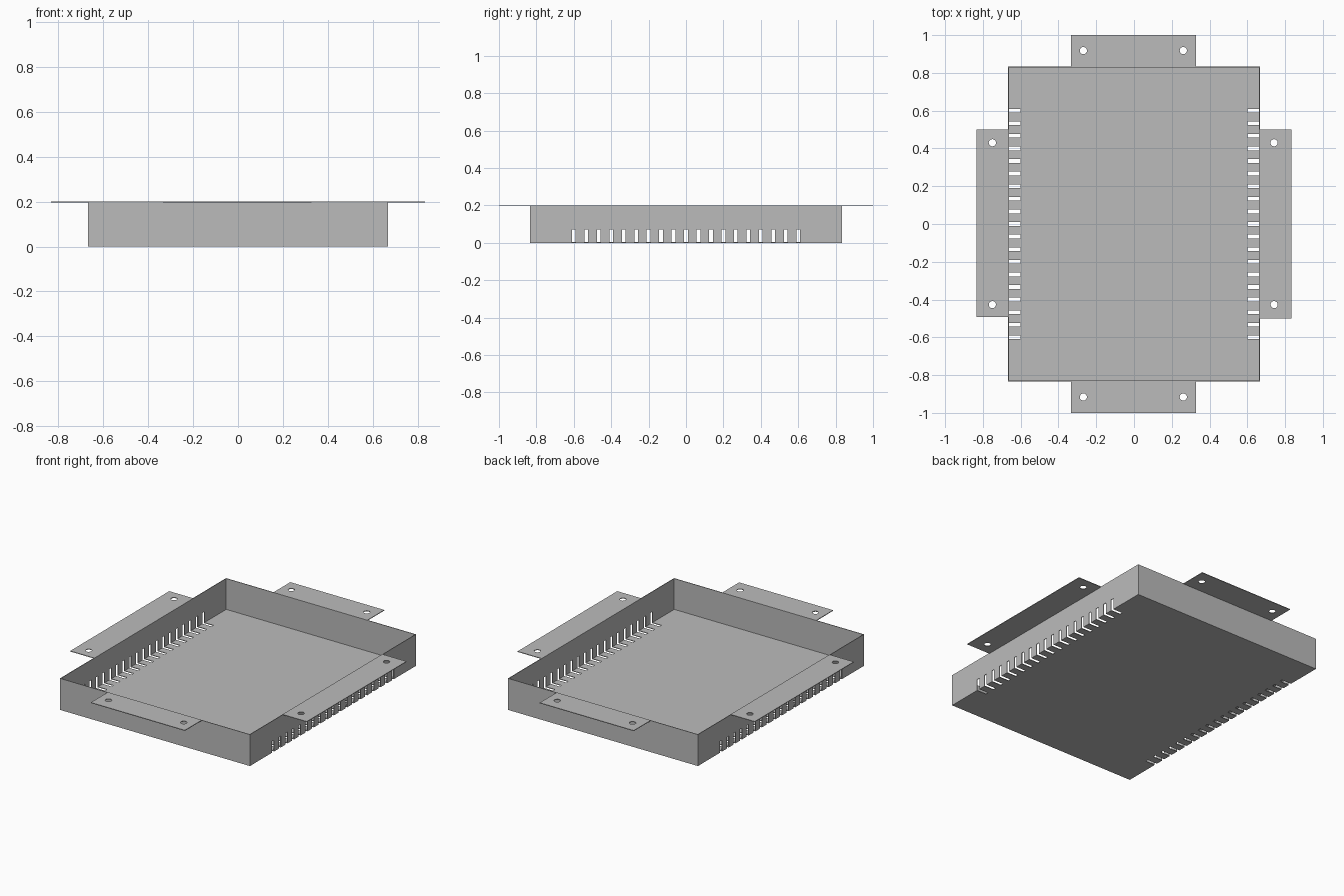
import bpy
import bmesh
from mathutils import Matrix, Vector

cube = bpy.data.objects.get("Cube")
if cube:
    bpy.data.objects.remove(cube)

W, L, H, T = 0.667, 0.833, 0.2, 0.004   # half width, half length, height, sheet

steel = bpy.data.materials.new("grey sheet metal")
steel.use_nodes = True
grey = (0.5, 0.5, 0.5, 1)
steel.diffuse_color = grey
steel.node_tree.nodes["Principled BSDF"].inputs["Base Color"].default_value = grey


def add_box(bm, lo, hi):
    lo, hi = Vector(lo), Vector(hi)
    m = Matrix.Translation((lo + hi) / 2) @ Matrix.Diagonal((*(hi - lo), 1))
    return bmesh.ops.create_cube(bm, size=1, matrix=m)["verts"]


def make_object(name, bm):
    mesh = bpy.data.meshes.new(name)
    bm.to_mesh(mesh)
    bm.free()
    obj = bpy.data.objects.new(name, mesh)
    bpy.context.collection.objects.link(obj)
    mesh.materials.append(steel)
    return obj


def cut(obj, cutter):
    cutter.hide_render = True
    mod = obj.modifiers.new("cut", 'BOOLEAN')
    mod.operation, mod.solver, mod.object = 'DIFFERENCE', 'EXACT', cutter
    bpy.context.view_layer.objects.active = obj
    bpy.ops.object.modifier_apply(modifier=mod.name)
    bpy.data.objects.remove(cutter)


# Open tray: floor and four walls with an inner cavity
bm = bmesh.new()
add_box(bm, (-W, -L, 0), (W, L, H))
tray = make_object("tray", bm)
bm = bmesh.new()
add_box(bm, (-W + T, -L + T, T), (W - T, L - T, H + 0.1))
cut(tray, make_object("cavity_cutter", bm))

# Vent slots wrapping the lower side edges
bm = bmesh.new()
for i in range(-9, 10):
    y = i / 15
    for lo, hi in ((-0.7, -0.6), (0.6, 0.7)):
        add_box(bm, (lo, y - 0.01, -0.05), (hi, y + 0.01, 0.072))
cut(tray, make_object("slot_cutter", bm))


# Mounting flanges with two screw holes each
def flange(name, lo, hi, holes):
    bm = bmesh.new()
    add_box(bm, (*lo, H - T), (*hi, H))
    obj = make_object(name, bm)
    bm = bmesh.new()
    for x, y in holes:
        bmesh.ops.create_cone(bm, cap_ends=True, segments=24, radius1=0.019,
                              radius2=0.019, depth=0.1,
                              matrix=Matrix.Translation((x, y, H)))
    cut(obj, make_object("hole_cutter", bm))


END, SIDE = 1.0, 0.833
flange("front_flange", (-0.333, -END), (0.327, -L), [(x, -0.916) for x in (-0.268, 0.261)])
flange("back_flange", (-0.333, L), (0.327, END), [(x, 0.918) for x in (-0.268, 0.261)])
flange("left_flange", (W, -0.5), (SIDE, 0.5), [(0.742, y) for y in (-0.427, 0.43)])
flange("right_flange", (-SIDE, -0.493), (-W, 0.5), [(-0.75, y) for y in (-0.427, 0.43)])
